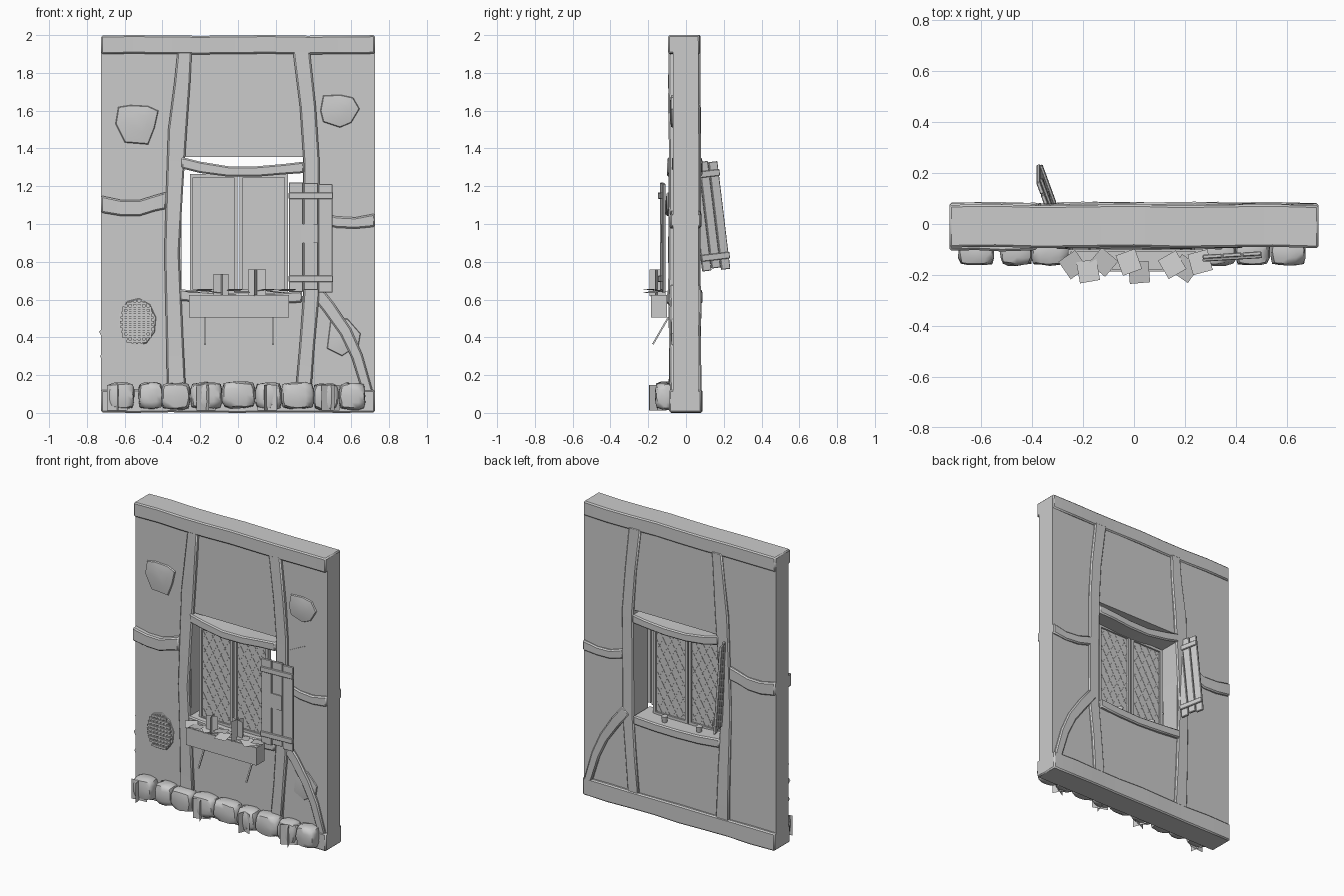
import bpy, bmesh, math, random
from mathutils import Matrix, Vector

if "Cube" in bpy.data.objects:
    bpy.data.objects.remove(bpy.data.objects["Cube"])

random.seed(4)
GREY = bpy.data.materials.new("plain_grey")
GREY.diffuse_color = (0.6, 0.6, 0.6, 1)
GREY.use_nodes = True
GREY.node_tree.nodes["Principled BSDF"].inputs["Base Color"].default_value = GREY.diffuse_color


def finish(name, bm, smooth=None, bevel=0):
    bmesh.ops.recalc_face_normals(bm, faces=bm.faces)
    me = bpy.data.meshes.new(name)
    bm.to_mesh(me)
    bm.free()
    me.materials.append(GREY)
    ob = bpy.data.objects.new(name, me)
    bpy.context.collection.objects.link(ob)
    if bevel:
        m = ob.modifiers.new("bevel", 'BEVEL')
        m.width, m.segments, m.limit_method = bevel, 1, 'ANGLE'
        m.angle_limit = math.radians(50)
    if smooth:
        bpy.ops.object.select_all(action='DESELECT')
        ob.select_set(True)
        bpy.context.view_layer.objects.active = ob
        bpy.ops.object.shade_smooth_by_angle(angle=math.radians(smooth))
    return ob


def boxes(name, items, mat=Matrix(), bevel=0):
    """items: (centre, size, optional turn about y)"""
    bm = bmesh.new()
    for c, s, *r in items:
        m = mat @ Matrix.Translation(c) @ Matrix.Rotation(r[0] if r else 0, 4, 'Y') @ Matrix.Diagonal((*s, 1))
        bmesh.ops.create_cube(bm, size=1, matrix=m)
    return finish(name, bm, bevel=bevel)


def beam(name, pts, y0, y1, vertical):
    """Bent timber through the wall; pts: (x, z, width)"""
    bm = bmesh.new()
    P = [Vector((p[0], p[1])) for p in pts]
    rings = []
    for i, p in enumerate(P):
        if vertical is None:
            t = (P[min(i + 1, len(P) - 1)] - P[max(i - 1, 0)]).normalized()
            n = Vector((-t.y, t.x))
        else:
            n = Vector((1, 0)) if vertical else Vector((0, 1))
        a, b = p + n * pts[i][2] / 2, p - n * pts[i][2] / 2
        w = 0.003 * math.sin(i * 2.1)
        rings.append([bm.verts.new(v) for v in ((a.x, y0 + w, a.y), (b.x, y0 + w, b.y),
                                                (b.x, y1 + w, b.y), (a.x, y1 + w, a.y))])
    for r, s in zip(rings, rings[1:]):
        for k in range(4):
            bm.faces.new((r[k], r[(k + 1) % 4], s[(k + 1) % 4], s[k]))
    bm.faces.new(rings[0])
    bm.faces.new(rings[-1])
    return finish(name, bm, 35, 0.008)


def patch(name, outline, y, h):
    """Low swelling on the plaster from an x, z outline"""
    bm = bmesh.new()
    c = sum((Vector(p) for p in outline), Vector((0, 0))) / len(outline)
    rings = [[bm.verts.new((c.x + (p[0] - c.x) * k, yy, c.y + (p[1] - c.y) * k)) for p in outline]
             for k, yy in ((1, y), (0.95, y - h * 0.6), (0.5, y - h))]
    n = len(outline)
    for r, s in zip(rings, rings[1:]):
        for k in range(n):
            bm.faces.new((r[k], r[(k + 1) % n], s[(k + 1) % n], s[k]))
    bm.faces.new(rings[-1])
    return finish(name, bm, 40)


def cards(name, items):
    """Flat leaf cards: (centre, width, height, pitch, yaw)"""
    bm = bmesh.new()
    for c, w, h, pitch, yaw in items:
        m = (Matrix.Translation(c) @ Matrix.Rotation(math.radians(yaw), 4, 'Z')
             @ Matrix.Rotation(math.radians(pitch), 4, 'X') @ Matrix.Diagonal((w, h, 1, 1)))
        bmesh.ops.create_grid(bm, x_segments=1, y_segments=1, size=0.5, matrix=m)
    return finish(name, bm)


# plaster wall with a window opening
bm = bmesh.new()
def loop(x0, x1, z0, z1, y):
    return [bm.verts.new(v) for v in ((x0, y, z0), (x1, y, z0), (x1, y, z1), (x0, y, z1))]
of, hf = loop(-.725, .725, .02, 1.97, -.07), loop(-.30, .345, .62, 1.355, -.07)
ob_, hb = loop(-.725, .725, .02, 1.97, .065), loop(-.30, .345, .62, 1.355, .065)
for a, b in ((of, hf), (ob_, hb), (of, ob_), (hf, hb)):
    for k in range(4):
        bm.faces.new((a[k], a[(k + 1) % 4], b[(k + 1) % 4], b[k]))
finish("plaster_wall", bm)

# timber frame
xs = [-.725 + 1.45 * i / 8 for i in range(9)]
beam("top_beam", [(x, 1.949 + .002 * math.sin(i * 1.7), .098) for i, x in enumerate(xs)], -.092, .075, False)
beam("bottom_beam", [(x, .062, .12 + .004 * math.sin(i * 2)) for i, x in enumerate(xs)], -.088, .084, False)
beam("left_post", [(-.325, .1, .1), (-.335, .4, .09), (-.35, .85, .08), (-.335, 1.2, .09), (-.32, 1.5, .10),
                   (-.295, 1.75, .085), (-.282, 1.92, .075)], -.092, .078, True)
beam("right_post", [(.345, .1, .085), (.365, .35, .08), (.388, .62, .085), (.388, 1, .085), (.388, 1.35, .085),
                    (.37, 1.62, .085), (.335, 1.92, .09)], -.092, .078, True)
beam("left_rail", [(-.725, 1.105, .09), (-.62, 1.085, .085), (-.52, 1.085, .085), (-.44, 1.11, .085),
                   (-.38, 1.125, .09)], -.105, .082, False)
beam("right_rail", [(.42, 1.04, .065), (.52, 1.01, .06), (.62, 1.005, .06), (.725, 1.02, .07)], -.085, .08, False)
beam("brace", [(.40, .66, .07), (.48, .56, .07), (.57, .43, .065), (.63, .3, .06), (.69, .1, .055)], -.088, .08, None)
beam("lintel", [(-.30, 1.325, .06), (-.2, 1.30, .06), (-.05, 1.278, .055), (.1, 1.278, .055), (.24, 1.29, .055),
                (.35, 1.30, .06)], -.098, .085, False)
beam("window_sill", [(-.31, .625, .06), (-.15, .61, .06), (.02, .602, .06), (.18, .605, .06),
                     (.34, .615, .06)], -.098, .085, False)

# two leaded window casements
def casement(name, x0, x1):
    z0, z1, f, y = .635, 1.265, .018, -.04
    w, h, cx, cz = x1 - x0, z1 - z0, (x0 + x1) / 2, (z0 + z1) / 2
    parts = [((x, y, cz), (f, .03, h)) for x in (x0 + f / 2, x1 - f / 2)]
    parts += [((cx, y, z), (w, .03, f)) for z in (z0 + f / 2, z1 - f / 2)]
    parts.append(((cx, y, cz), (w - f, .006, h - f)))
    slope, step = 1.75, .105
    for sgn in (1, -1):
        for i in range(-12, 13):
            c = cz + i * step
            a, b = sorted(((z0 - c) / (slope * sgn), (z1 - c) / (slope * sgn)))
            a, b = max(a, -w / 2 + f), min(b, w / 2 - f)
            if b - a > .01:
                m = (a + b) / 2
                parts.append(((cx + m, y, c + slope * sgn * m), ((b - a) * math.hypot(1, slope), .009, .003),
                              -math.atan(slope * sgn)))
    boxes(name, parts)
casement("left_casement", -.255, -.002)
casement("right_casement", .008, .265)

# plank shutters, one flat on the front and one hanging loose behind
def shutter(name, w, h, mat):
    pw = w / 3
    parts = [((-pw + i * pw, 0, (.0, .004, -.006)[i]), (pw - .004, .016, h - (.0, .012, .006)[i])) for i in range(3)]
    parts += [((0, -.013, z), (w, .012, .035)) for z in (h * .38, -h * .38)]
    return boxes(name, parts, mat, bevel=.003)
shutter("front_shutter", .235, .58, Matrix.Translation((.385, -.122, .93)) @ Matrix.Rotation(.06, 4, 'Z'))
boxes("shutter_plate", [((.38, -.133, .95), (.085, .008, .1))])
shutter("back_shutter", .16, .58, Matrix.Translation((-.35, .125, 1.045)) @ Matrix.Rotation(.12, 4, 'X')
        @ Matrix.Rotation(math.radians(110), 4, 'Z'))

# flower box: floor, sides and soil, with two thin struts
boxes("flower_box", [((.005, -.143, .515), (.53, .085, .02)), ((.005, -.181, .565), (.53, .01, .12)),
                     ((.005, -.105, .565), (.53, .01, .12)), ((-.255, -.143, .565), (.01, .085, .12)),
                     ((.265, -.143, .565), (.01, .085, .12)), ((.005, -.143, .595), (.51, .07, .01))])
for side, x in (("left", -.175), ("right", .185)):
    boxes(side + "_box_strut", [((0, 0, 0), (.009, .009, .165))],
          Matrix.Translation((x, -.134, .435)) @ Matrix.Rotation(math.radians(-30), 4, 'X'))

# plants in the box: upright crossed cards and spreading leaves
cards("box_flowers", [((-.09, -.15, .675), .08, .12, 90, 12), ((-.09, -.15, .675), .08, .12, 90, 105),
                      ((.10, -.15, .69), .10, .14, 90, -15), ((.10, -.15, .69), .09, .14, 90, 70)])
cards("box_leaves", [((x, y, .64 + .01 * (i % 2)), .08, .085, 8 * (-1) ** i, yaw) for i, (x, y, yaw) in enumerate(
    ((-.24, -.16, 35), (-.18, -.185, 10), (-.12, -.15, 50), (-.02, -.15, 20), (.02, -.19, 5), (.15, -.16, 30),
     (.2, -.175, 55), (.26, -.15, 15)))])

# weeds along the ground
for i, x in enumerate((-.64, -.17, .155, .49)):
    cards("weed_%d" % (i + 1), [((x, -.15, .08), .11, .135, 90, (5, 25, -20, 30)[i]),
                               ((x, -.15, .08), .095, .135, 90, (98, 110, 70, 115)[i])])

# foundation stones
for i, (x, w) in enumerate(((-.62, .14), (-.462, .125), (-.33, .15), (-.168, .165), (.003, .175), (.162, .135),
                            (.316, .17), (.465, .13), (.605, .135))):
    bm = bmesh.new()
    bmesh.ops.create_cube(bm, size=1)
    bmesh.ops.subdivide_edges(bm, edges=bm.edges[:], cuts=3, use_grid_fill=True)
    for v in bm.verts:
        k = 1 - .75 * max(0, v.co.length - .55)
        v.co = Vector((v.co.x * k * w * 1.02, v.co.y * k * .115, v.co.z * k * .14))
        v.co += Vector([random.uniform(-.003, .003) for _ in range(3)])
    bmesh.ops.translate(bm, verts=bm.verts, vec=(x, -.105, .09 + random.uniform(-.006, .006)))
    finish("foundation_stone_%d" % (i + 1), bm, 50)

# bare patches on the plaster
patch("upper_left_patch", [(-.635, 1.62), (-.57, 1.63), (-.475, 1.625), (-.42, 1.60), (-.44, 1.51), (-.475, 1.42),
                           (-.60, 1.43), (-.65, 1.53)], -.068, .018)
patch("upper_right_patch", [(.45, 1.68), (.54, 1.685), (.61, 1.67), (.645, 1.61), (.60, 1.535), (.54, 1.51),
                            (.45, 1.54), (.435, 1.6)], -.068, .018)
patch("lower_right_patch", [(.49, .5), (.58, .5), (.65, .42), (.64, .36), (.55, .3), (.47, .34)], -.068, .014)

# woven laths showing through a hole in the plaster
oval = [(-.535 + .105 * math.cos(a), .48 + .13 * math.sin(a)) for a in [math.tau * i / 10 + .2 for i in range(10)]]
patch("lath_hole_rim", oval, -.068, .010)
laths = []
for i in range(-3, 4):
    laths.append(((-.535 + i * .024, -.079, .48), (.010, .010, .23 * math.sqrt(1 - (i / 4.3) ** 2))))
for i in range(-4, 5):
    laths.append(((-.535, -.083, .48 + i * .025), (.18 * math.sqrt(1 - (i / 5) ** 2), .010, .013)))
boxes("woven_laths", laths)

# climbing ivy sheet with a ragged edge
bm = bmesh.new()
ivy = [(-.65, .61), (-.59, .57), (-.5, .6), (-.52, .48), (-.48, .4), (-.53, .33), (-.5, .24), (-.55, .22),
       (-.56, .15), (-.62, .19), (-.72, .15), (-.69, .23), (-.73, .3), (-.70, .36), (-.735, .43), (-.70, .47),
       (-.725, .54), (-.68, .55)]
bm.faces.new([bm.verts.new((x, -.074, z)) for x, z in ivy])
finish("ivy_sheet", bm)

# crack in the plaster and two small jars on the inner sill
boxes("plaster_crack", [((.495, -.072, 1.32), (.13, .005, .005), -.45)])
for i, x in enumerate((.14, -.12)):
    bm = bmesh.new()
    bmesh.ops.create_cone(bm, cap_ends=True, segments=10, radius1=.016, radius2=.022, depth=.04,
                          matrix=Matrix.Translation((x, .03, .655)))
    finish("sill_jar_%d" % (i + 1), bm, 40)
